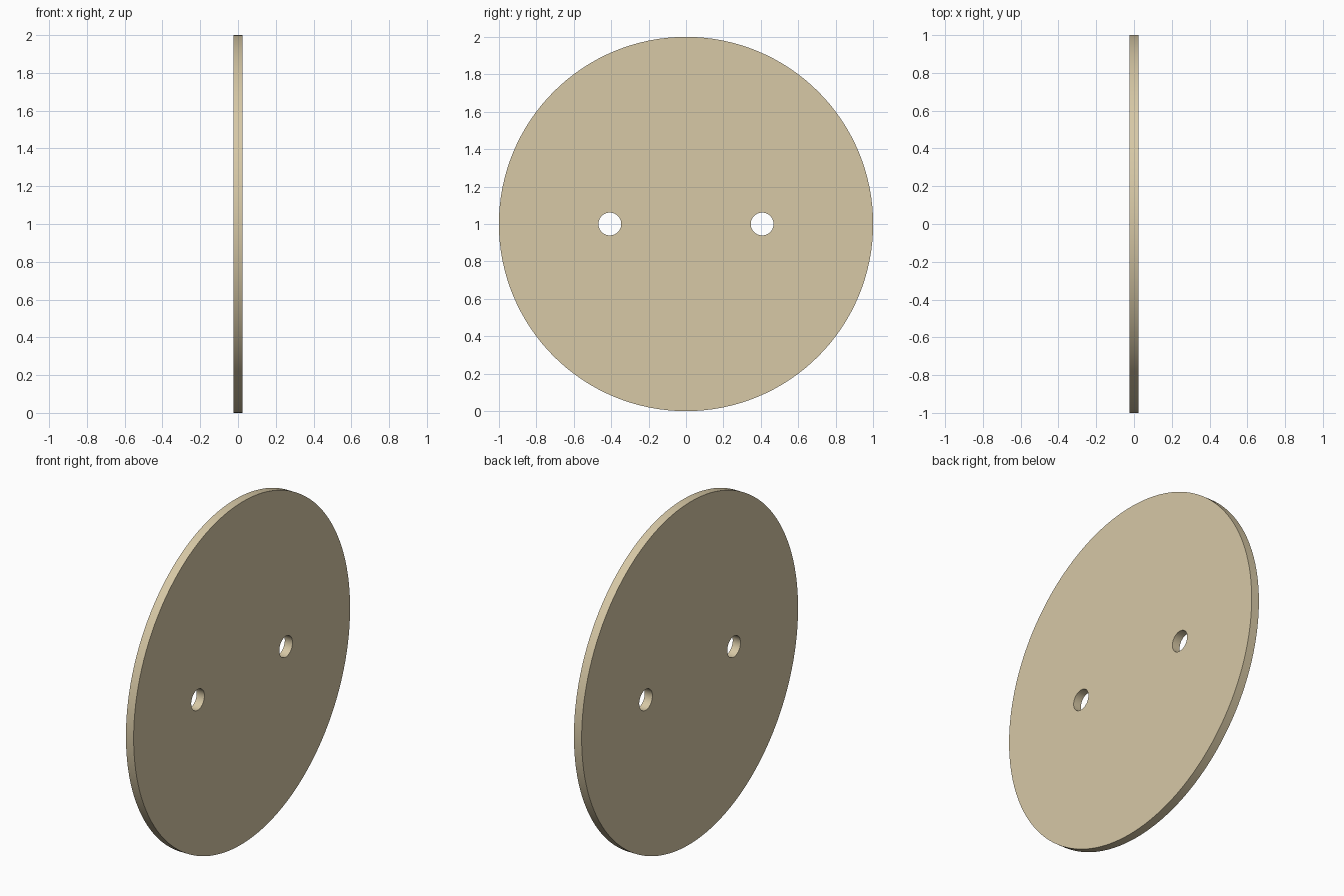
import bpy
from math import pi

if "Cube" in bpy.data.objects:
    bpy.data.objects.remove(bpy.data.objects["Cube"])

RADIUS, THICKNESS = 1.0, 0.05
HOLE_RADIUS, HOLE_OFFSET = 0.061, 0.407


def x_cylinder(name, radius, depth, y, sides):
    """Cylinder lying along x at mid height."""
    bpy.ops.mesh.primitive_cylinder_add(
        vertices=sides, radius=radius, depth=depth,
        location=(0, y, RADIUS), rotation=(0, pi / 2, 0))
    obj = bpy.context.object
    obj.name = name
    bpy.ops.object.transform_apply(location=True, rotation=True, scale=True)
    return obj


# Round plate
disc = x_cylinder("disc", RADIUS, THICKNESS, 0, 128)

# Two through holes, either side of the centre
for side in (-1, 1):
    cutter = x_cylinder("hole_cutter", HOLE_RADIUS, THICKNESS * 4,
                        side * HOLE_OFFSET, 48)
    cutter.hide_render = True
    bpy.context.view_layer.objects.active = disc
    cut = disc.modifiers.new("hole", 'BOOLEAN')
    cut.operation = 'DIFFERENCE'
    cut.solver = 'EXACT'
    cut.object = cutter
    bpy.ops.object.modifier_apply(modifier=cut.name)
    bpy.data.objects.remove(cutter)

# Smooth rim and hole walls, crisp edges
bpy.ops.object.select_all(action='DESELECT')
disc.select_set(True)
bpy.context.view_layer.objects.active = disc
bpy.ops.object.shade_smooth_by_angle(angle=pi / 6)

# Tan finish
tan = bpy.data.materials.new("tan")
tan.diffuse_color = (0.68, 0.58, 0.38, 1)
tan.use_nodes = True
tan.node_tree.nodes["Principled BSDF"].inputs["Base Color"].default_value = tan.diffuse_color
disc.data.materials.clear()
disc.data.materials.append(tan)
